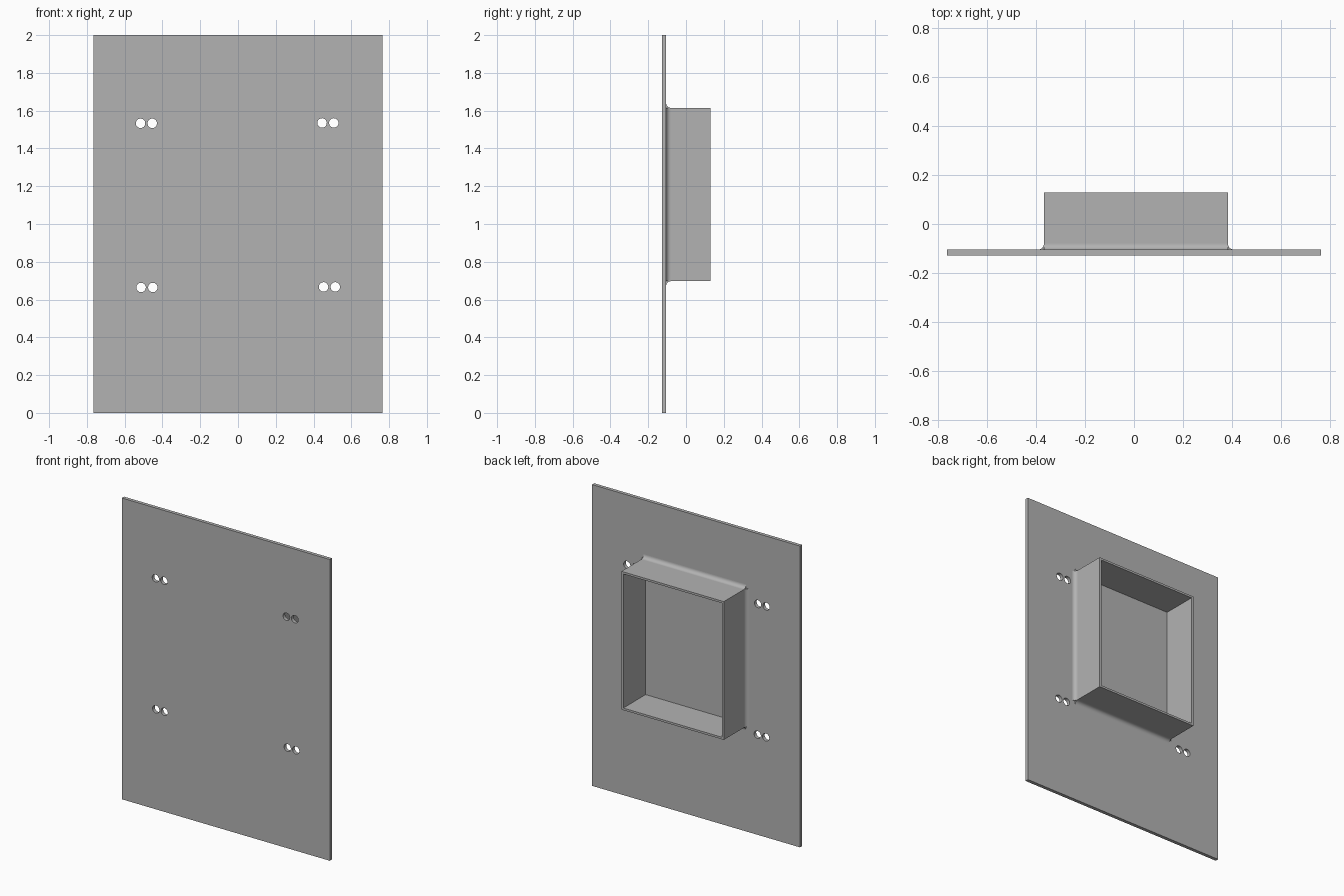
import bpy, bmesh, math
from mathutils import Vector

if "Cube" in bpy.data.objects:
    bpy.data.objects.remove(bpy.data.objects["Cube"])

grey = bpy.data.materials.new("plain_grey")
grey.use_nodes = True
grey.diffuse_color = (0.45, 0.45, 0.45, 1)
grey.node_tree.nodes["Principled BSDF"].inputs["Base Color"].default_value = (0.45, 0.45, 0.45, 1)

FRONT, BACK, RIM = -0.128, -0.105, 0.129     # plate faces and frame rim along y
X0, X1, Z0, Z1 = -0.368, 0.384, 0.697, 1.615  # outer size of the frame
WALL, RADIUS = 0.014, 0.025


def add_prism(bm, profile, direction):
    """Extrude a closed outline into a solid."""
    face = bm.faces.new([bm.verts.new(p) for p in profile])
    side = bmesh.ops.extrude_face_region(bm, geom=[face])
    verts = [v for v in side["geom"] if isinstance(v, bmesh.types.BMVert)]
    bmesh.ops.translate(bm, vec=direction, verts=verts)


def finish(name, bm):
    bmesh.ops.recalc_face_normals(bm, faces=bm.faces)
    mesh = bpy.data.meshes.new(name)
    bm.to_mesh(mesh)
    bm.free()
    mesh.materials.append(grey)
    obj = bpy.data.objects.new(name, mesh)
    bpy.context.collection.objects.link(obj)
    return obj


def rectangle(x0, x1, z0, z1, y):
    return [Vector(p) for p in ((x0, y, z0), (x1, y, z0), (x1, y, z1), (x0, y, z1))]


def smooth(obj):
    bpy.ops.object.select_all(action="DESELECT")
    obj.select_set(True)
    bpy.context.view_layer.objects.active = obj
    bpy.ops.object.shade_smooth_by_angle(angle=math.radians(30))


# Back plate
bm = bmesh.new()
add_prism(bm, rectangle(-0.764, 0.764, 0, 2, FRONT), Vector((0, BACK - FRONT, 0)))
plate = finish("mounting_plate", bm)

# Paired round holes through the plate
bm = bmesh.new()
for x, z in ((-0.485, 1.533), (0.476, 1.535), (-0.482, 0.664), (0.484, 0.667)):
    for offset in (-0.031, 0.031):
        ring = [Vector((x + offset + 0.025 * math.cos(a), FRONT - 0.05, z + 0.025 * math.sin(a)))
                for a in (math.tau * i / 32 for i in range(32))]
        add_prism(bm, ring, Vector((0, 0.12, 0)))
cutter = finish("hole_cutter", bm)
cut = plate.modifiers.new("holes", "BOOLEAN")
cut.object, cut.operation, cut.solver = cutter, "DIFFERENCE", "EXACT"
bpy.context.view_layer.objects.active = plate
bpy.ops.object.modifier_apply(modifier=cut.name)
bpy.data.objects.remove(cutter)
smooth(plate)

# Open rectangular frame standing on the back of the plate
bm = bmesh.new()
loops = []
for inset, y in ((0, BACK), (0, RIM), (WALL, RIM), (WALL, BACK)):
    loops.append([bm.verts.new(p) for p in
                  rectangle(X0 + inset, X1 - inset, Z0 + inset, Z1 - inset, y)])
for k in range(4):
    a, b = loops[k], loops[(k + 1) % 4]
    for i in range(4):
        j = (i + 1) % 4
        bm.faces.new((a[i], a[j], b[j], b[i]))
finish("open_frame", bm)

# Concave weld fillet along each outer side of the frame
corners = rectangle(X0, X1, Z0, Z1, BACK)
for i, side in enumerate(("bottom", "left", "top", "right")):
    start, end = corners[i], corners[(i + 1) % 4]
    along = end - start
    out = Vector((along.z, 0, -along.x)).normalized()
    up = Vector((0, 1, 0))
    arc = [start + out * RADIUS * (1 - math.sin(t)) + up * RADIUS * (1 - math.cos(t))
           for t in (math.pi / 2 * k / 10 for k in range(11))]
    bm = bmesh.new()
    add_prism(bm, [start] + arc, along)
    smooth(finish(side + "_fillet", bm))
